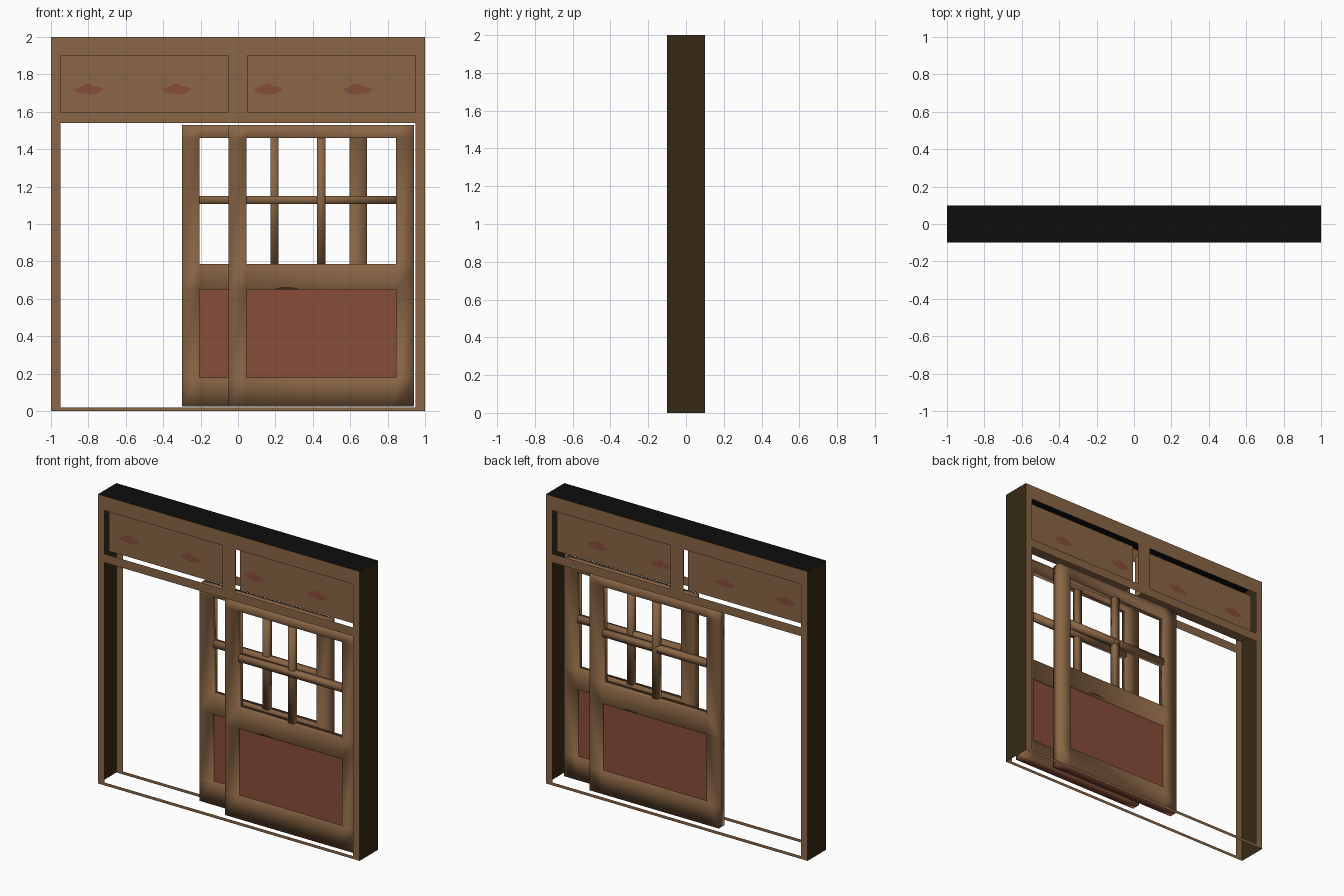
import bpy, bmesh
from mathutils import Vector

if "Cube" in bpy.data.objects:
    bpy.data.objects.remove(bpy.data.objects["Cube"])


def material(name, rgb):
    lin = [((c / 255 + 0.055) / 1.055) ** 2.4 if c > 10 else c / 255 / 12.92 for c in rgb]
    m = bpy.data.materials.new(name)
    m.diffuse_color = (*lin, 1)
    m.use_nodes = True
    m.node_tree.nodes["Principled BSDF"].inputs["Base Color"].default_value = m.diffuse_color
    return m


WOOD = material("brown_wood", (138, 102, 69))
RED = material("red_wood", (135, 77, 57))
DARK = material("dark_brown", (55, 42, 20))
BLACK = material("black_top", (13, 13, 13))


def finish(name, bm, mats, smooth=False):
    me = bpy.data.meshes.new(name)
    for f in bm.faces:
        f.smooth = smooth
    bm.to_mesh(me)
    bm.free()
    for m in mats:
        me.materials.append(m)
    ob = bpy.data.objects.new(name, me)
    bpy.context.collection.objects.link(ob)
    return ob


def box(name, lo, hi, mat, smooth=False):
    bm = bmesh.new()
    bmesh.ops.create_cube(bm, size=1)
    lo, hi = Vector(lo), Vector(hi)
    for v in bm.verts:
        v.co = Vector([l + (c + 0.5) * (h - l) for c, l, h in zip(v.co, lo, hi)])
    return finish(name, bm, [mat], smooth)


def sheet(name, pts, mat):
    bm = bmesh.new()
    bm.faces.new([bm.verts.new(p) for p in pts])
    return finish(name, bm, [mat])


def lattice(name, xs, zs, holes, y, depth, mats):
    """Grid of cells in the xz plane with some cells left open, optionally thickened."""
    bm = bmesh.new()
    for i in range(len(xs) - 1):
        for j in range(len(zs) - 1):
            if (i, j) not in holes:
                bm.faces.new([bm.verts.new((x, y, z)) for x, z in
                              ((xs[i], zs[j]), (xs[i + 1], zs[j]),
                               (xs[i + 1], zs[j + 1]), (xs[i], zs[j + 1]))])
    bmesh.ops.remove_doubles(bm, verts=bm.verts, dist=1e-5)
    if depth:
        r = bmesh.ops.extrude_face_region(bm, geom=bm.faces[:], use_keep_orig=True)
        moved = [g for g in r["geom"] if isinstance(g, bmesh.types.BMVert)]
        bmesh.ops.translate(bm, verts=moved, vec=(0, depth, 0))
        bmesh.ops.recalc_face_normals(bm, faces=bm.faces)
        # red underside
        for f in bm.faces:
            if f.normal.z < -0.9 and f.calc_center_median().z < 0.05:
                f.material_index = 1
    elif y > 0:
        bmesh.ops.reverse_faces(bm, faces=bm.faces)
    return finish(name, bm, mats, True)


# hollow frame: front and back faces, side walls and top
fx = [-1, -0.95, -0.05, 0.05, 0.95, 1]
fz = [0, 0.02, 1.54, 1.6, 1.9, 2]
openings = {(1, 1), (2, 1), (3, 1), (1, 3), (3, 3)}
lattice("frame_front", fx, fz, openings, -0.1, 0, [WOOD])
lattice("frame_back", fx, fz, openings, 0.1, 0, [WOOD])
for s, side in ((-1, "left"), (1, "right")):
    sheet("frame_wall_" + side, [(s, -0.1 * s, 0), (s, 0.1 * s, 0),
                                 (s, 0.1 * s, 2), (s, -0.1 * s, 2)], DARK)
sheet("frame_top", [(-1, -0.1, 2), (1, -0.1, 2), (1, 0.1, 2), (-1, 0.1, 2)], BLACK)

# transom panels with cloud ornaments on both sides
for x0, x1 in ((-0.95, -0.05), (0.05, 0.95)):
    box("transom_panel", (x0, -0.05, 1.6), (x1, 0.05, 1.9), WOOD)
cloud = [(-0.075, 0), (-0.06, -0.018), (0, -0.028), (0.045, -0.022), (0.08, 0),
         (0.06, 0.012), (0.025, 0.016), (0.005, 0.032), (-0.02, 0.028), (-0.04, 0.014)]
for cx in (-0.8, -0.33, 0.16, 0.64):
    for s in (-1, 1):
        pts = [(cx + px, 0.0515 * s, 1.72 + pz) for px, pz in cloud]
        sheet("cloud_ornament", pts if s < 0 else pts[::-1], RED)


# sliding doors: the back one is the front one turned half round
def door(label, cx, s):
    cy = 0.04 * s
    dx = [cx - 0.495, cx - 0.4, cx + 0.4, cx + 0.495]
    dz = [0.025, 0.18, 0.65, 0.785, 1.46, 1.53]
    lattice(label + "_door_frame", dx, dz, {(1, 1), (1, 3)}, cy - 0.03, 0.06, [WOOD, RED])
    box(label + "_door_panel", (cx - 0.4, cy - 0.01, 0.18), (cx + 0.4, cy + 0.01, 0.65), RED)
    box(label + "_door_upright_bar", (cx - 0.022, cy - 0.02, 0.785),
        (cx + 0.022, cy + 0.02, 1.46), WOOD, True)
    box(label + "_door_cross_bar", (cx - 0.4, cy - 0.02, 1.106),
        (cx + 0.4, cy + 0.02, 1.15), WOOD, True)
    # small dark mark on the middle rail
    mark = [(-0.065, 0), (0.065, 0), (0.06, 0.006), (0.02, 0.014), (-0.02, 0.014), (-0.06, 0.006)]
    mx = cx + 0.185 * s
    sheet(label + "_door_mark", [(mx - px * s, cy + 0.0315 * s, 0.65 + pz) for px, pz in mark], DARK)


door("front", 0.445, -1)
door("back", 0.195, 1)
